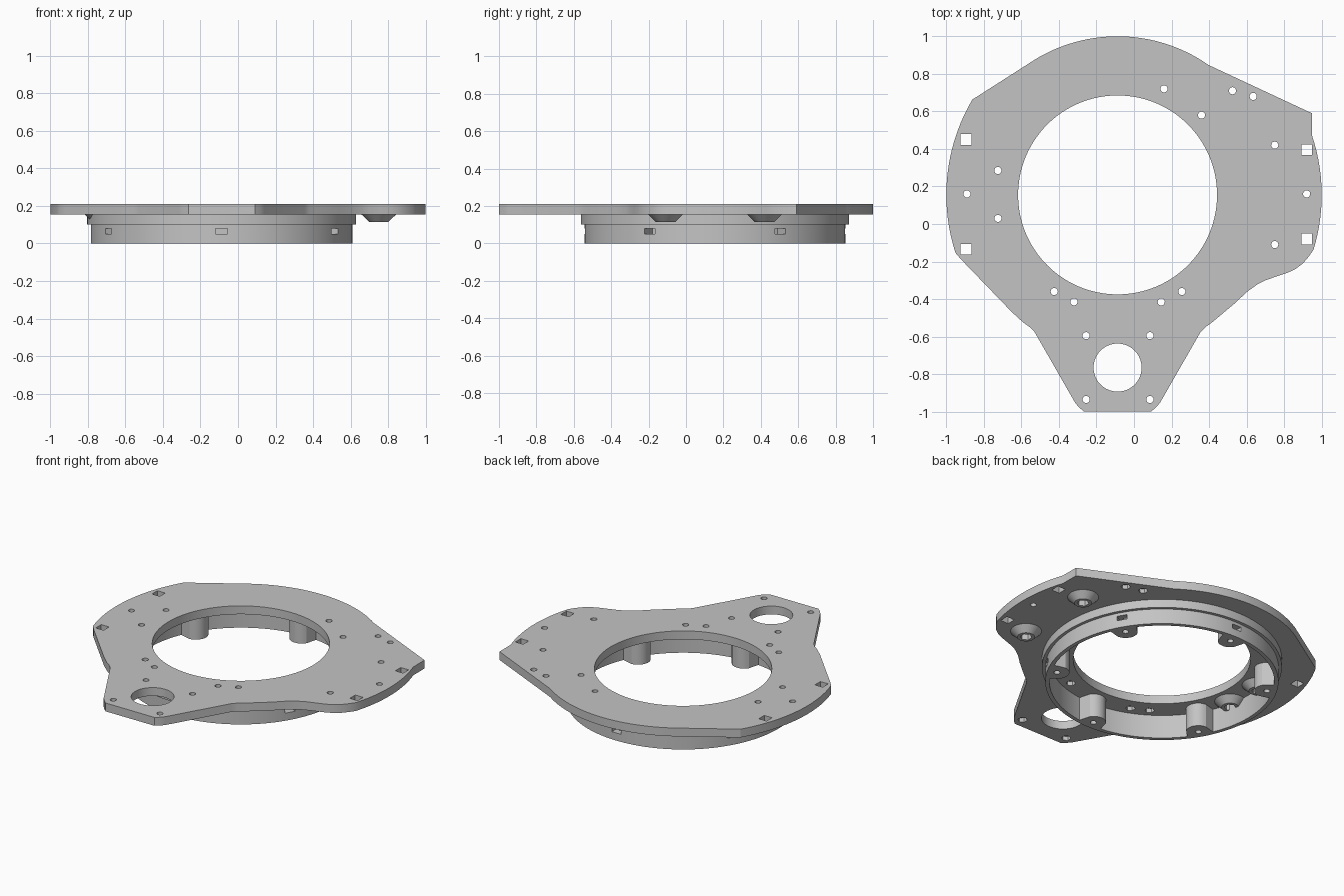
import bpy, bmesh
from math import sin, cos, pi, radians, sqrt, atan2
from mathutils import Matrix, Vector

if "Cube" in bpy.data.objects:
    bpy.data.objects.remove(bpy.data.objects["Cube"])

CX, CY = -0.0875, 0.155                 # shared centre of bore and ring
PLATE_LOW, PLATE_TOP = 0.155, 0.21
SPOKES = [radians(30 + 60 * i) for i in range(6)]

grey = bpy.data.materials.new("light grey")
grey.use_nodes = True
grey.diffuse_color = (0.55, 0.55, 0.55, 1)
grey.node_tree.nodes["Principled BSDF"].inputs["Base Color"].default_value = grey.diffuse_color


def make(name, bm):
    bmesh.ops.recalc_face_normals(bm, faces=bm.faces)
    mesh = bpy.data.meshes.new(name)
    bm.to_mesh(mesh)
    bm.free()
    mesh.materials.append(grey)
    obj = bpy.data.objects.new(name, mesh)
    bpy.context.collection.objects.link(obj)
    return obj


def activate(obj):
    bpy.ops.object.select_all(action='DESELECT')
    obj.select_set(True)
    bpy.context.view_layer.objects.active = obj


def cut(obj, *cutters):
    activate(obj)
    for c in cutters:
        mod = obj.modifiers.new("cut", 'BOOLEAN')
        mod.operation, mod.solver, mod.object = 'DIFFERENCE', 'EXACT', c
        bpy.ops.object.modifier_apply(modifier=mod.name)


def smooth(obj):
    activate(obj)
    bpy.ops.object.shade_smooth_by_angle(angle=radians(25))


def add_cylinder(bm, x, y, z0, z1, r0, r1, sides):
    bmesh.ops.create_cone(bm, cap_ends=True, segments=sides, radius1=r0, radius2=r1,
                          depth=z1 - z0, matrix=Matrix.Translation((x, y, (z0 + z1) / 2)))


def arc(x, y, r, start, end, steps):
    angles = [radians(start + (end - start) * i / steps) for i in range(steps + 1)]
    return [(x + r * cos(a), y + r * sin(a)) for a in angles]


# Plate outline, anticlockwise from the right edge
outline = (
    arc(0, CY, 1, -17, 18.5, 14)
    + [(0.948, 0.59)]
    + arc(CX, CY, 0.845, 55, 121, 30)
    + arc(0, CY, 1, 149.5, 198, 18)
    + [(-0.92, -0.19), (-0.65, -0.47), (-0.59, -0.525), (-0.555, -0.55), (-0.53, -0.575),
       (-0.315, -0.95), (-0.295, -0.975), (-0.265, -1), (0.09, -1), (0.12, -0.975), (0.14, -0.95),
       (0.355, -0.575), (0.38, -0.55), (0.415, -0.525), (0.54, -0.42), (0.6, -0.363),
       (0.66, -0.32), (0.7, -0.3), (0.76, -0.279), (0.82, -0.259), (0.86, -0.24),
       (0.9, -0.21), (0.93, -0.175)]
)
bm = bmesh.new()
face = bm.faces.new([bm.verts.new((x, y, PLATE_LOW)) for x, y in outline])
top = bmesh.ops.extrude_face_region(bm, geom=[face])
bmesh.ops.translate(bm, vec=(0, 0, PLATE_TOP - PLATE_LOW),
                    verts=[v for v in top["geom"] if isinstance(v, bmesh.types.BMVert)])
plate = make("mounting_plate", bm)

# Hole positions
boss_holes = [(0.75, 0.42), (0.75, -0.11), (-0.725, 0.285), (-0.725, 0.03)]
nut_holes = [(0.16, 0.72), (0.36, 0.58), (0.525, 0.71), (0.635, 0.68),
             (0.255, -0.36), (0.145, -0.415), (-0.32, -0.415), (-0.425, -0.36),
             (-0.255, -0.595), (0.085, -0.595), (-0.255, -0.935), (0.085, -0.935)]
plain_holes = [(0.92, 0.16), (-0.89, 0.16)]
square_holes = [(-0.895, 0.45), (-0.895, -0.135), (0.92, 0.395), (0.92, -0.08)]

# Cutters for bores, screw holes and square holes
bm = bmesh.new()
add_cylinder(bm, CX, CY, 0.1, 0.3, 0.53, 0.53, 128)
add_cylinder(bm, CX, -0.765, 0.1, 0.3, 0.128, 0.128, 64)
for x, y in boss_holes + nut_holes + plain_holes:
    add_cylinder(bm, x, y, 0.05, 0.3, 0.019, 0.019, 20)
for x, y in square_holes:
    bmesh.ops.create_cube(bm, size=1, matrix=Matrix.Translation((x, y, 0.2))
                          @ Matrix.Diagonal((0.057, 0.057, 0.3, 1)))
drills = make("drill_cutter", bm)

# Hexagonal nut recesses from below
bm = bmesh.new()
for x, y in nut_holes:
    add_cylinder(bm, x, y, 0.1, 0.182, 0.029, 0.029, 6)
for x, y in boss_holes:
    add_cylinder(bm, x, y, 0.08, 0.165, 0.036, 0.036, 6)
nuts = make("nut_cutter", bm)

cut(plate, drills, nuts)
smooth(plate)

# Tapered bosses under the plate
for i, (x, y) in enumerate(boss_holes):
    bm = bmesh.new()
    add_cylinder(bm, x, y, 0.115, PLATE_LOW, 0.052, 0.093, 40)
    boss = make(f"tapered_boss_{i + 1}", bm)
    cut(boss, drills, nuts)
    smooth(boss)


# Ring wall: stepped outside, six rounded posts bulging inside
def inner_radius(a):
    off = min(abs((a - s + pi) % (2 * pi) - pi) for s in SPOKES)
    wall, post, reach = 0.672, 0.075, 0.637
    side = reach * sin(off)
    if side < post:
        bulge = reach * cos(off) - sqrt(post ** 2 - side ** 2)
        return min(wall, bulge)
    return wall


steps = 360
bm = bmesh.new()
loops = []
for i in range(steps):
    a = 2 * pi * i / steps
    r = inner_radius(a)
    profile = [(r, 0), (0.697, 0), (0.697, 0.1), (0.717, 0.1), (0.717, PLATE_LOW), (r, PLATE_LOW)]
    loops.append([bm.verts.new((CX + q * cos(a), CY + q * sin(a), z)) for q, z in profile])
for i in range(steps):
    p, q = loops[i], loops[(i + 1) % steps]
    for k in range(6):
        n = (k + 1) % 6
        bm.faces.new((p[k], q[k], q[n], p[n]))
ring = make("locating_ring", bm)

# Side slots and screw holes through each post
slots, screws = bmesh.new(), bmesh.new()
for a in SPOKES:
    place = Matrix.Translation((CX, CY, 0)) @ Matrix.Rotation(a, 4, 'Z')
    bmesh.ops.create_cube(slots, size=1, matrix=place @ Matrix.Translation((0.67, 0, 0.065))
                          @ Matrix.Diagonal((0.12, 0.065, 0.03, 1)))
    spot = place @ Vector((0.637, 0, 0))
    add_cylinder(screws, spot.x, spot.y, -0.1, 0.12, 0.019, 0.019, 20)
slot_cutter = make("slot_cutter", slots)
screw_cutter = make("screw_cutter", screws)
cut(ring, slot_cutter, screw_cutter)
smooth(ring)

for c in (drills, nuts, slot_cutter, screw_cutter):
    bpy.data.objects.remove(c)
